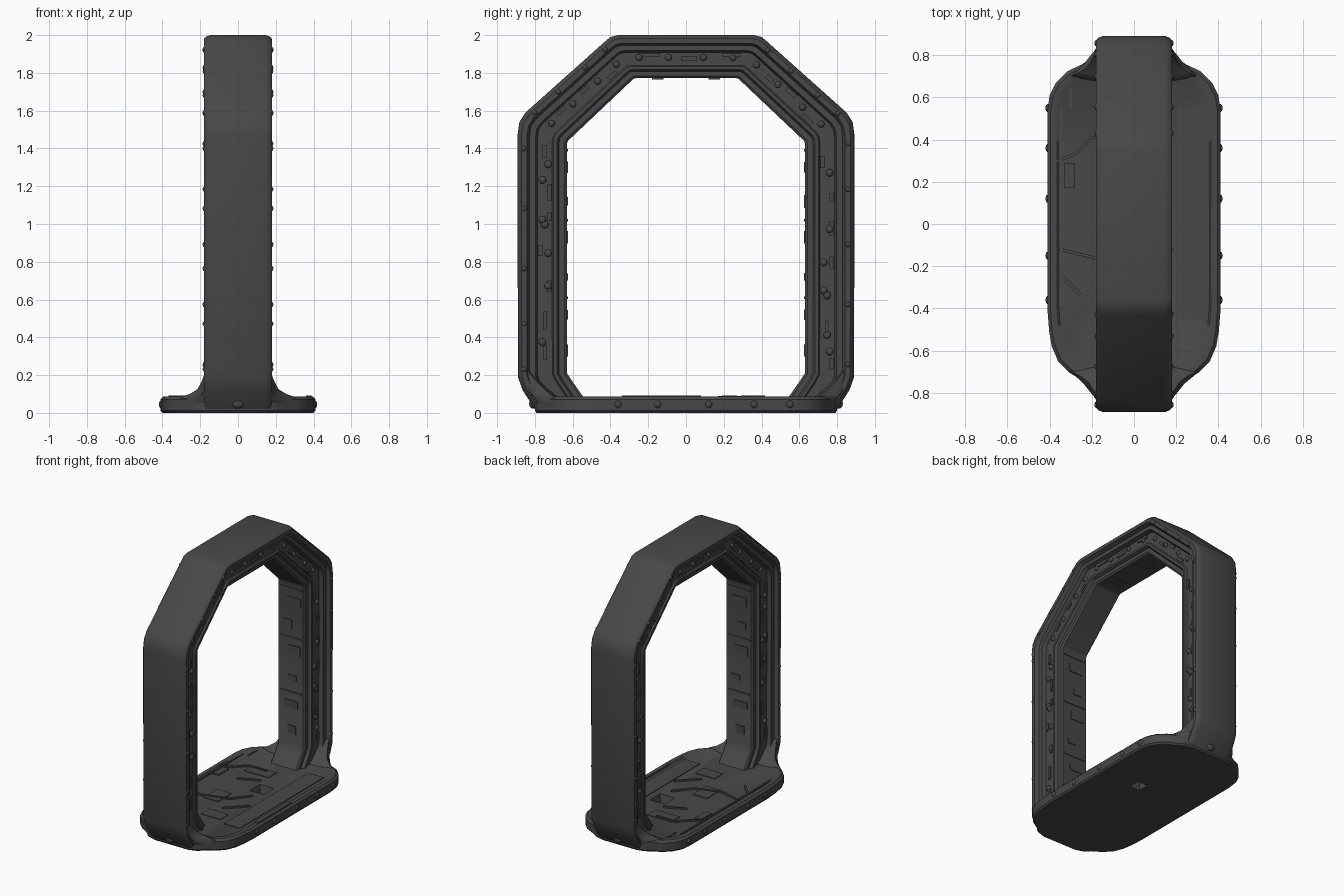
import bpy, bmesh, math, random
from mathutils import Vector

if "Cube" in bpy.data.objects:
    bpy.data.objects.remove(bpy.data.objects["Cube"])

random.seed(4)
metal = bpy.data.materials.new("dark_grey_metal")
metal.diffuse_color = (0.065, 0.065, 0.065, 1)
metal.use_nodes = True
metal.node_tree.nodes["Principled BSDF"].inputs["Base Color"].default_value = metal.diffuse_color


def finish(name, bm, angle=35):
    bmesh.ops.recalc_face_normals(bm, faces=bm.faces)
    me = bpy.data.meshes.new(name)
    bm.to_mesh(me)
    bm.free()
    ob = bpy.data.objects.new(name, me)
    bpy.context.collection.objects.link(ob)
    me.materials.append(metal)
    bpy.ops.object.select_all(action='DESELECT')
    ob.select_set(True)
    bpy.context.view_layer.objects.active = ob
    bpy.ops.object.shade_smooth_by_angle(angle=math.radians(angle))
    return ob


def loft(bm, rings, closed=False):
    vs = [[bm.verts.new(p) for p in r] for r in rings]
    n = len(vs[0])
    for a, b in zip(vs, vs[1:] + (vs[:1] if closed else [])):
        for i in range(n):
            j = (i + 1) % n
            bm.faces.new((a[i], a[j], b[j], b[i]))
    if not closed:
        bm.faces.new(vs[0])
        bm.faces.new(vs[-1])


def box(bm, c, s, rz=0.0):
    g = bmesh.ops.create_cube(bm, size=1)['verts']
    ca, sa = math.cos(rz), math.sin(rz)
    for v in g:
        x, y, z = v.co.x * s[0], v.co.y * s[1], v.co.z * s[2]
        v.co = Vector((c[0] + x * ca - y * sa, c[1] + x * sa + y * ca, c[2] + z))


def stud(bm, c, r, squash=(1, 1, 1)):
    g = bmesh.ops.create_uvsphere(bm, u_segments=10, v_segments=6, radius=r)['verts']
    for v in g:
        v.co = Vector([c[i] + v.co[i] * squash[i] for i in range(3)])


def bar(bm, a, b, w, h):
    # thin strip between two points, h measured along x
    a, b = Vector(a), Vector(b)
    d = (b - a).normalized()
    n = d.cross(Vector((1, 0, 0))).normalized() * w / 2
    hx = Vector((h / 2, 0, 0))
    loft(bm, [[p + n + hx, p - n + hx, p - n - hx, p + n - hx] for p in (a, b)])


# Arch: outer and inner outline pairs (y, z), swept with a stepped section
half = [((.80, .02), (.52, .05)), ((.865, .12), (.60, .165)), ((.89, .19), (.63, .21)),
        ((.892, 1.47), (.63, 1.42)), ((.882, 1.54), (.628, 1.435)), ((.85, 1.59), (.62, 1.445)),
        ((.43, 1.965), (.285, 1.762)), ((.40, 1.99), (.275, 1.77)), ((.36, 2.0), (.265, 1.772))]
path = half + [((-o[0], o[1]), (-i[0], i[1])) for o, i in reversed(half)]
# section: fraction inwards, half width
sec = [(0, .145), (.03, .168), (.08, .18), (.19, .18), (.24, .152), (.36, .152), (.40, .122),
       (.70, .122), (.73, .134), (.80, .134), (.84, .112), (.95, .112), (1, .102)]


def at(k, t, x):
    # point on the arch: path position k (may be fractional), depth t, width x
    i = min(int(k), len(path) - 2)
    f = k - i
    o = Vector(path[i][0]).lerp(Vector(path[i + 1][0]), f)
    n = Vector(path[i][1]).lerp(Vector(path[i + 1][1]), f)
    p = o.lerp(n, t)
    return Vector((x, p.x, p.y))


bm = bmesh.new()
loft(bm, [[at(k, t, x) for t, x in sec] + [at(k, t, -x) for t, x in reversed(sec)]
          for k in range(len(path))])
finish("arch_frame", bm)

# Base plate with rounded ends, a low rim and a square hole through it
rear = [(.41, .0), (.41, .41), (.41, .54), (.40, .61), (.37, .67), (.315, .725),
        (.25, .755), (.205, .785), (.14, .80)]
front = [(.41, .0), (.41, .41), (.402, .51), (.39, .58), (.36, .65), (.305, .705),
         (.24, .745), (.205, .78), (.14, .80)]
right = [(x, -y) for x, y in reversed(front[1:])] + rear
outline = right + [(-x, y) for x, y in reversed(right)]


def base_ring(ins, z):
    return [(x * (1 - ins / .41), y * (1 - ins / .8), z) for x, y in outline]


def hole_ring(r, z):
    return [(.09 + r * x / max(abs(x), abs(y)), .155 + r * y / max(abs(x), abs(y)), z)
            for x, y in outline]


bm = bmesh.new()
loft(bm, [hole_ring(.042, 0)] + [base_ring(i, z) for i, z in
     [(.01, 0), (0, .012), (0, .072), (.014, .086), (.045, .086), (.053, .080)]]
     + [hole_ring(.06, .08), hole_ring(.046, .035)], closed=True)
finish("base_plate", bm)

# Thin flared feet blending the leg backs into the base
levels = [(.05, .32, .69, .80), (.085, .30, .70, .825), (.10, .255, .72, .84),
          (.125, .215, .75, .86), (.165, .193, .79, .875), (.235, .165, .845, .885)]
for s, nm in ((-1, "front"), (1, "rear")):
    bm = bmesh.new()
    rings = []
    for z, x, yi, yo in levels:
        q = [(x * .6, yi - .02), (x, yi), (x * .6 + .06, yi * .55 + yo * .45),
             (x * .3 + .115, yo - .025), (.14, yo)]
        q += [(-a, b) for a, b in reversed(q)]
        rings.append([(a, s * b, z) for a, b in q])
    loft(bm, rings)
    finish(nm + "_foot_flare", bm, 50)

# Studs on both sides of the arch and around the base edge
bm = bmesh.new()
for s in (-1, 1):
    for leg in (2, 14):
        for f in (.05, .3, .55, .78, .97):
            stud(bm, at(leg + f, .13, s * .178), .014, (.7, 1, 1))
        for f in (.1, .17, .34, .36, .48, .62, .86):
            stud(bm, at(leg + f, random.choice((.5, .62, .55)), s * .124), .02, (.7, 1, 1))
    for k in (5, 11):
        for f in (.04, .3, .65, .95):
            stud(bm, at(k + f, .13, s * .178), .014, (.7, 1, 1))
            stud(bm, at(k + f, .52, s * .124), .018, (.7, 1, 1))
    for f in (.1, .35, .65, .9):
        stud(bm, at(8 + f, .52, s * .124), .018, (.7, 1, 1))
    for y in (-.36, -.15, .12, .36, .55):
        stud(bm, (s * .408, y, .045), .02, (.6, 1, 1))
    stud(bm, (0, s * .81, .05), .035, (1, .6, .8))
finish("studs", bm, 60)

# Raised plates and strips in the arch side channels
bm = bmesh.new()
for s in (-1, 1):
    for k, n in ((2, 7), (5, 3), (8, 3), (11, 3), (14, 7)):
        for i in range(n):
            a = (i + random.uniform(.1, .3)) / n
            b = a + random.uniform(.25, .55) / n
            t = random.choice((.46, .64, .55))
            bar(bm, at(k + a, t, s * .122), at(k + b, t, s * .122), .022, .016)
finish("channel_strips", bm)

# Panels and ribs lining the inside of the arch
bm = bmesh.new()
for s in (-1, 1):
    for i, z in enumerate((.33, .52, .72, .93, 1.12, 1.3)):
        w = .11 if i % 2 else .07
        box(bm, (s * random.uniform(-.03, .03), s * .63, z), (w, .012, random.uniform(.03, .07)))
        if i % 2:
            box(bm, (0, s * .63, z + .09), (.18, .01, .012))
for y in (-.15, .15):
    box(bm, (.02, y, 1.771), (.1, .06, .012))
finish("inner_panels", bm)

# Plates, ribs and cables on the base
bm = bmesh.new()
box(bm, (.265, .05, .08), (.13, 1.0, .01))
box(bm, (.375, -.12, .086), (.03, .4, .012))
box(bm, (-.305, .23, .081), (.05, .12, .016))
box(bm, (-.345, 0, .079), (.012, 1.1, .014))
for x, y, w, l in ((-.08, .38, .2, .1), (-.1, -.1, .12, .16), (.06, -.36, .16, .1), (-.3, .6, .012, .1)):
    box(bm, (x, y, .079), (w, l, .012))
for a, b in (((-.36, .3), (-.28, .33)), ((-.28, .33), (-.2, .41)), ((-.2, .41), (-.05, .41)),
             ((-.35, -.12), (-.19, -.16)), ((-.19, -.16), (.0, -.1)), ((-.35, -.24), (-.26, -.33)),
             ((.0, -.1), (.1, .02)), ((-.14, .2), (.0, .26)), ((.05, -.25), (.18, -.12))):
    dx, dy = b[0] - a[0], b[1] - a[1]
    box(bm, ((a[0] + b[0]) / 2, (a[1] + b[1]) / 2, .082),
        (math.hypot(dx, dy) + .012, .014, .018), math.atan2(dy, dx))
finish("base_details", bm)
